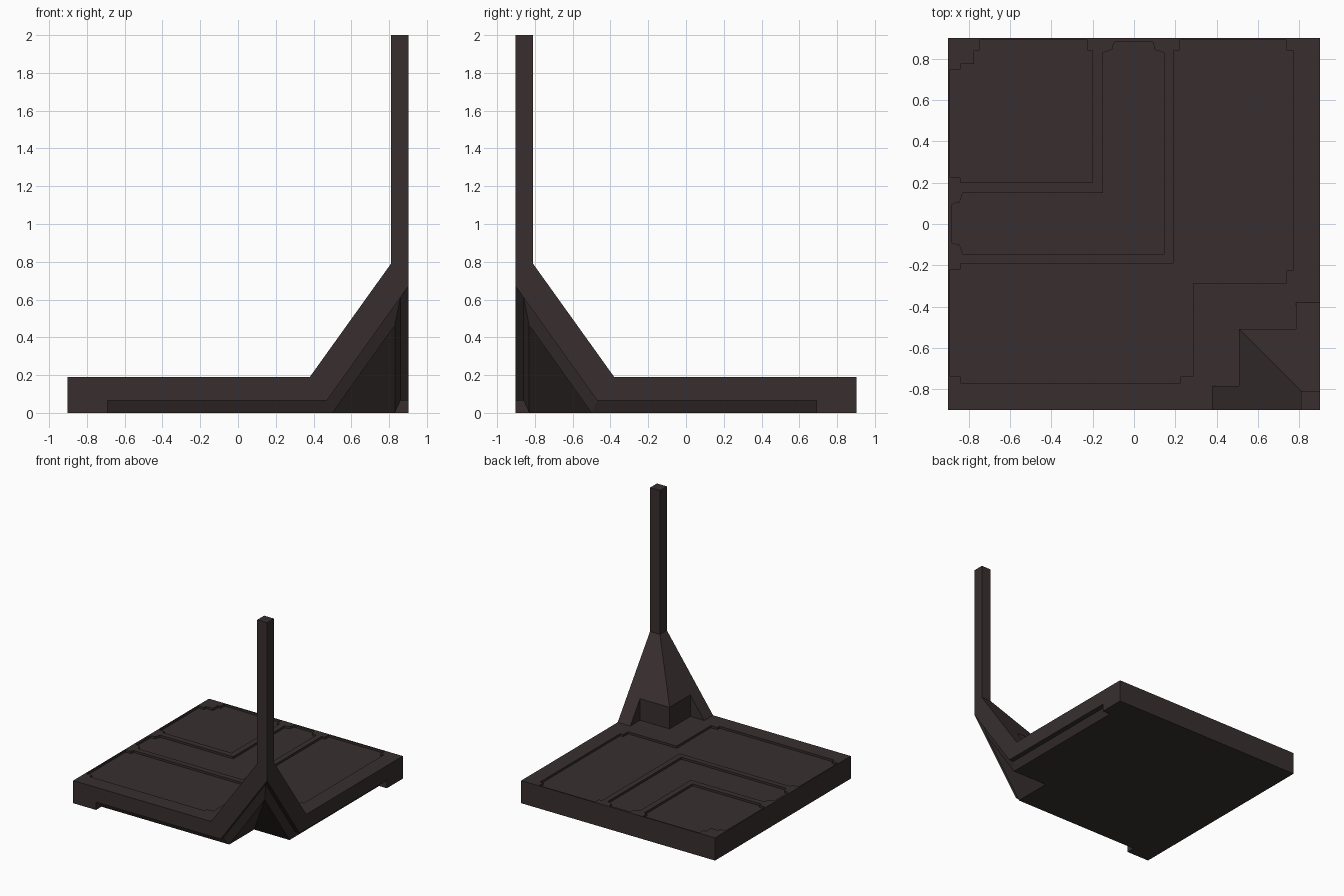
import bpy, bmesh

if "Cube" in bpy.data.objects:
    bpy.data.objects.remove(bpy.data.objects["Cube"])

E, TOP = 0.902, 0.19            # half width and height of the slab
P, PZ = 0.81, 0.79              # inner side of the post and where the flare meets it
H1, H2 = 0.614, 0.464           # heights of the underside arch at its two steps
APEX = 0.67

mat = bpy.data.materials.new("dark brown")
mat.diffuse_color = (0.040, 0.028, 0.028, 1)
mat.use_nodes = True
mat.node_tree.nodes["Principled BSDF"].inputs["Base Color"].default_value = mat.diffuse_color


def swap(p):
    """Mirror across the diagonal through the post corner."""
    return (-p[1], -p[0], *p[2:])


def finish(name, bm):
    bmesh.ops.remove_doubles(bm, verts=bm.verts, dist=1e-4)
    bmesh.ops.recalc_face_normals(bm, faces=bm.faces)
    me = bpy.data.meshes.new(name)
    bm.to_mesh(me)
    bm.free()
    me.materials.append(mat)
    ob = bpy.data.objects.new(name, me)
    bpy.context.collection.objects.link(ob)
    return ob


def level(z, pts):
    return [(x, y, z) for x, y in pts]


def facing_front(y, pts):
    return [(x, y, z) for x, z in pts]


def facing_side(x, pts):
    return [(x, y, z) for y, z in pts]


# Half of the slab, post and flare; the other half is mirrored on the diagonal
faces = [
    # outer faces
    facing_front(-E, [(-E, 0), (-.69, 0), (-.69, .065), (.47, .065), (E, APEX), (E, 2),
                      (P, 2), (P, PZ), (.38, TOP), (-E, TOP)]),
    facing_side(-E, [(-E, 0), (-E, TOP), (E, TOP), (E, 0)]),
    # slab top
    level(TOP, [(-E, -E), (.38, -E), (.38, -.785), (.51, -.785), (.51, -.51), (-E, E)]),
    # flare slope and its notch walls
    [(.38, -E, TOP), (P, -E, PZ), (P, -P, PZ), (.51, -.51, .3714),
     (.51, -.785, .3714), (.38, -.785, TOP)],
    facing_front(-.785, [(.38, TOP), (.51, .3714), (.51, TOP)]),
    facing_side(.51, [(-.785, TOP), (-.785, .3714), (-.51, .3714), (-.51, TOP)]),
    # post
    facing_side(P, [(-E, PZ), (-P, PZ), (-P, 2), (-E, 2)]),
    level(2, [(P, -E), (E, -E), (P, -P)]),
    # underside arch
    level(.065, [(-.69, -E), (-.69, -.86), (.47, -.86), (.47, -E)]),
    [(.47, -E, .065), (.47, -.86, .065), (.86, -.86, H1), (E, -E, APEX)],
    [(-.69, -.86, .065), (-.69, -.83, 0), (.5, -.83, 0), (.47, -.86, .065)],
    [(.47, -.86, .065), (.5, -.83, 0), (.83, -.83, H2), (.86, -.86, H1)],
    facing_side(-.69, [(-E, 0), (-E, .065), (-.86, .065), (-.83, 0)]),
    [(.5, -.83, 0), (.5, -.5, 0), (.83, -.83, H2)],
    # slab bottom
    level(0, [(-E, -E), (-.69, -E), (-.69, -.83), (.5, -.83), (.5, -.5), (-E, E)]),
]
bm = bmesh.new()
for f in faces:
    bm.faces.new([bm.verts.new(p) for p in f])
    bm.faces.new([bm.verts.new(swap(p)) for p in reversed(f)])
slab = finish("slab_with_corner_post", bm)

# Sunken floor panels: half outlines, first and last point on the diagonal
panels = [
    [(-.2, .2), (-.84, .2), (-.84, .225), (-.892, .225), (-.892, .75), (-.84, .75),
     (-.84, .775), (-.775, .775)],
    [(-.15, .15), (-.83, .15), (-.845, .105), (-.87, .1), (-.885, .09), (-.885, -.09),
     (-.87, -.095), (-.845, -.1), (-.83, -.145), (.145, -.145)],
    [(.192, -.192), (-.84, -.192), (-.84, -.22), (-.892, -.22), (-.892, -.74), (-.84, -.74),
     (-.84, -.77), (.225, -.77), (.225, -.74), (.287, -.74), (.287, -.287)],
]
bm = bmesh.new()
for half in panels:
    loop = half + [swap(p) for p in reversed(half[1:-1])]
    f = bm.faces.new([bm.verts.new((x, y, TOP - .018)) for x, y in loop])
    new = bmesh.ops.extrude_face_region(bm, geom=[f], use_keep_orig=True)["geom"]
    bmesh.ops.translate(bm, vec=(0, 0, .1),
                        verts=[v for v in new if isinstance(v, bmesh.types.BMVert)])
cutter = finish("panel_cutter", bm)
cutter.hide_render = True

mod = slab.modifiers.new("panels", "BOOLEAN")
mod.operation, mod.solver, mod.object = "DIFFERENCE", "EXACT", cutter
deps = bpy.context.evaluated_depsgraph_get()
slab.data = bpy.data.meshes.new_from_object(slab.evaluated_get(deps))
slab.modifiers.clear()
bpy.data.objects.remove(cutter)
